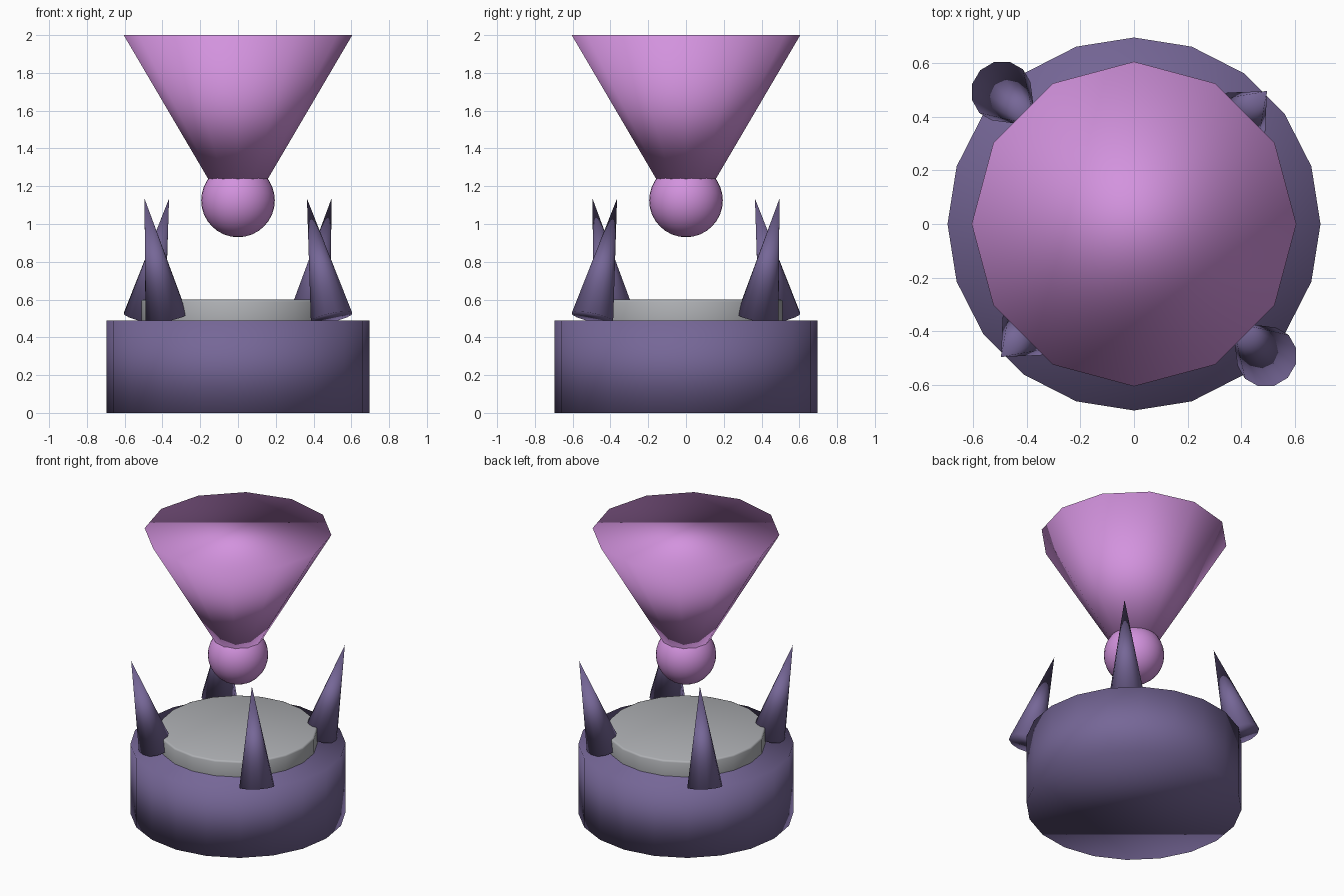
import bpy
from mathutils import Vector

if "Cube" in bpy.data.objects:
    bpy.data.objects.remove(bpy.data.objects["Cube"])


def material(name, rgb):
    m = bpy.data.materials.new(name)
    m.diffuse_color = (*rgb, 1)
    m.use_nodes = True
    m.node_tree.nodes["Principled BSDF"].inputs["Base Color"].default_value = m.diffuse_color
    return m


PURPLE = material("dusty purple", (0.18, 0.135, 0.31))
PINK = material("orchid pink", (0.65, 0.29, 0.73))
GREY = material("light grey", (0.43, 0.44, 0.46))


def finish(name, mat):
    ob = bpy.context.object
    ob.name = name
    ob.data.materials.append(mat)
    bpy.ops.object.shade_smooth()
    return ob


def cylinder(name, mat, r, z0, z1, sides):
    bpy.ops.mesh.primitive_cylinder_add(vertices=sides, radius=r, depth=z1 - z0,
                                        location=(0, 0, (z0 + z1) / 2))
    return finish(name, mat)


def cone(name, mat, base, tip, r, sides):
    """Pointed cone from the centre of its base to its tip."""
    base, tip = Vector(base), Vector(tip)
    axis = tip - base
    bpy.ops.mesh.primitive_cone_add(vertices=sides, radius1=r, radius2=0, depth=axis.length,
                                    location=(base + tip) / 2,
                                    rotation=axis.to_track_quat('Z', 'Y').to_euler())
    return finish(name, mat)


# Round pedestal and the grey plate set into it
cylinder("pedestal", PURPLE, 0.695, 0, 0.49, 20)
plate = cylinder("plate", GREY, 0.512, 0.43, 0.6, 20)
bevel = plate.modifiers.new("soft rim", 'BEVEL')
bevel.width = 0.012
bevel.segments = 2

# Four spikes: one diagonal pair leans inward, the other outward
for sx in (-1, 1):
    for sy in (-1, 1):
        inward = sx * sy < 0
        b, t = (0.495, 0.365) if inward else (0.38, 0.495)
        cone("inward_spike" if inward else "outward_spike", PURPLE,
             (sx * b, sy * b, 0.505), (sx * t, sy * t, 1.135), 0.115, 12)

# Floating ball with an upside-down cone standing in it
bpy.ops.mesh.primitive_uv_sphere_add(segments=32, ring_count=16, radius=0.195,
                                     location=(0, 0, 1.125))
finish("ball", PINK)
bpy.ops.mesh.primitive_cone_add(vertices=12, radius1=0, radius2=0.605, depth=1.03,
                                location=(0, 0, 2 - 0.515))
finish("upper_cone", PINK)
